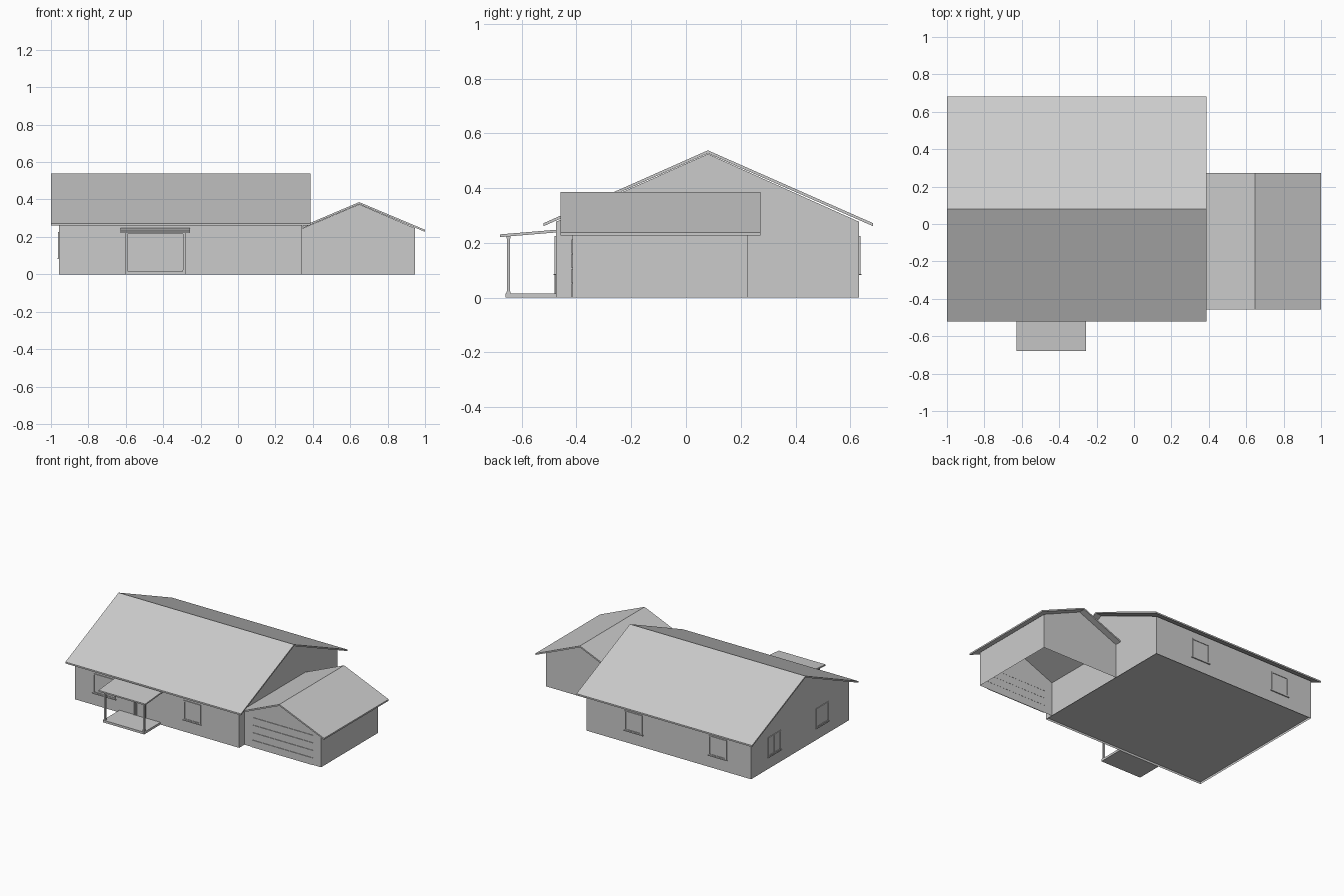
import bpy, bmesh
from mathutils import Vector

scene_cube = bpy.data.objects.get("Cube")
if scene_cube:
    bpy.data.objects.remove(scene_cube, do_unlink=True)

grey = bpy.data.materials.new("light_grey")
grey.use_nodes = True
GREY = (0.6, 0.6, 0.6, 1)
grey.diffuse_color = GREY
grey.node_tree.nodes["Principled BSDF"].inputs["Base Color"].default_value = GREY


def finish(name, bm):
    bmesh.ops.recalc_face_normals(bm, faces=bm.faces)
    mesh = bpy.data.meshes.new(name)
    bm.to_mesh(mesh)
    bm.free()
    mesh.materials.append(grey)
    obj = bpy.data.objects.new(name, mesh)
    bpy.context.collection.objects.link(obj)
    return obj


def add_box(bm, a, b):
    """Add a box between two opposite corners."""
    a, b = Vector(a), Vector(b)
    for v in bmesh.ops.create_cube(bm, size=1)["verts"]:
        v.co = (a + b) / 2 + v.co * (b - a)


def boxes(name, pairs):
    bm = bmesh.new()
    for a, b in pairs:
        add_box(bm, a, b)
    return finish(name, bm)


def prism(name, profile, axis, lo, hi, open_bottom=False):
    """Extrude a (horizontal, z) profile along the x or y axis."""
    def place(p, t):
        return (t, p[0], p[1]) if axis == "x" else (p[0], t, p[1])
    bm = bmesh.new()
    start = bm.faces.new([bm.verts.new(place(p, lo)) for p in profile])
    geom = bmesh.ops.extrude_face_region(bm, geom=[start], use_keep_orig=True)["geom"]
    step = Vector(place((0, 0), hi - lo))
    for v in geom:
        if isinstance(v, bmesh.types.BMVert):
            v.co += step
    if open_bottom:
        base = [f for f in bm.faces if all(v.co.z < 0.001 for v in f.verts)]
        bmesh.ops.delete(bm, geom=base, context="FACES_ONLY")
    return finish(name, bm)


def sheet(top, thick):
    """Close an open roof line into a thin slab profile."""
    return top + [(h, z - thick) for h, z in reversed(top)]


# Main house: open shell, floor and gable roof
FRONT, BACK, SIDE, INNER = -0.475, 0.632, -0.957, 0.342
prism("main_walls", [(FRONT, 0), (BACK, 0), (BACK, 0.277), (0.08, 0.525), (FRONT, 0.277)],
      "x", SIDE, INNER, True)
boxes("main_floor", [((SIDE, FRONT, 0.015), (INNER, BACK, 0.02))])
prism("main_roof", sheet([(-0.52, 0.272), (0.08, 0.538), (0.683, 0.272)], 0.011),
      "x", -1, 0.387)

# Garage: open shell and gable roof that runs into the house
prism("garage_walls", [(INNER, 0), (0.947, 0), (0.947, 0.246), (0.648, 0.374), (INNER, 0.244)],
      "y", -0.415, 0.227, True)
prism("garage_roof", sheet([(INNER, 0.256), (0.648, 0.386), (1, 0.238)], 0.011),
      "y", -0.458, 0.272)

# Sectional garage door made from four thin panels
ROWS, HEIGHT = 4, 0.054
boxes("garage_door", [((0.405, -0.419, i * HEIGHT), (0.885, -0.414, (i + 1) * HEIGHT - 0.003))
                      for i in range(ROWS)])

# Windows: frame, pane, centre bar and sill
WALLS = {
    "front": lambda u, out, z: (u, FRONT - out, z),
    "back": lambda u, out, z: (u, BACK + out, z),
    "side": lambda u, out, z: (SIDE - out, u, z),
}


def window(name, wall, u0, u1, split=False, z0=0.087, z1=0.225):
    to_wall, bar = WALLS[wall], 0.008
    parts = [(u0, u1, z0, z1, 0.001),
             (u0, u0 + bar, z0, z1, 0.005), (u1 - bar, u1, z0, z1, 0.005),
             (u0, u1, z1 - bar, z1, 0.005), (u0, u1, z0, z0 + bar, 0.005),
             (u0 - 0.006, u1 + 0.006, z0 - 0.005, z0, 0.008)]
    if split:
        mid = (u0 + u1) / 2
        parts.append((mid - bar / 2, mid + bar / 2, z0, z1, 0.005))
    boxes(name, [(to_wall(a, -0.002, low), to_wall(b, out, high))
                 for a, b, low, high, out in parts])


window("front_window_right", "front", -0.81, -0.635)
window("front_window_left", "front", -0.095, 0.04)
window("back_window_left", "back", -0.1, 0.04)
window("back_window_right", "back", -0.765, -0.625)
window("side_window_back", "side", 0.3, 0.44, True)
window("side_window_front", "side", -0.24, -0.1)

# Entrance door with a narrow sidelight
boxes("front_door", [((-0.465, FRONT - 0.003, 0.016), (-0.395, FRONT, 0.215))])
boxes("door_sidelight", [((x, FRONT - 0.006, 0.016), (x + 0.006, FRONT, 0.215))
                         for x in (-0.49, -0.48, -0.47)])

# Porch: slab, posts with bases, beam and shed roof
boxes("porch_slab", [((-0.605, -0.66, 0), (-0.28, FRONT, 0.016))])
for side, x in (("right", -0.597), ("left", -0.288)):
    boxes("porch_post_" + side, [((x - 0.006, -0.654, 0.016), (x + 0.006, -0.642, 0.222)),
                                 ((x - 0.008, -0.656, 0.016), (x + 0.008, -0.64, 0.022))])
boxes("porch_beam", [((-0.605, -0.655, 0.216), (-0.28, -0.641, 0.224))])
prism("porch_roof", sheet([(-0.68, 0.231), (FRONT, 0.248)], 0.01), "x", -0.627, -0.257)
